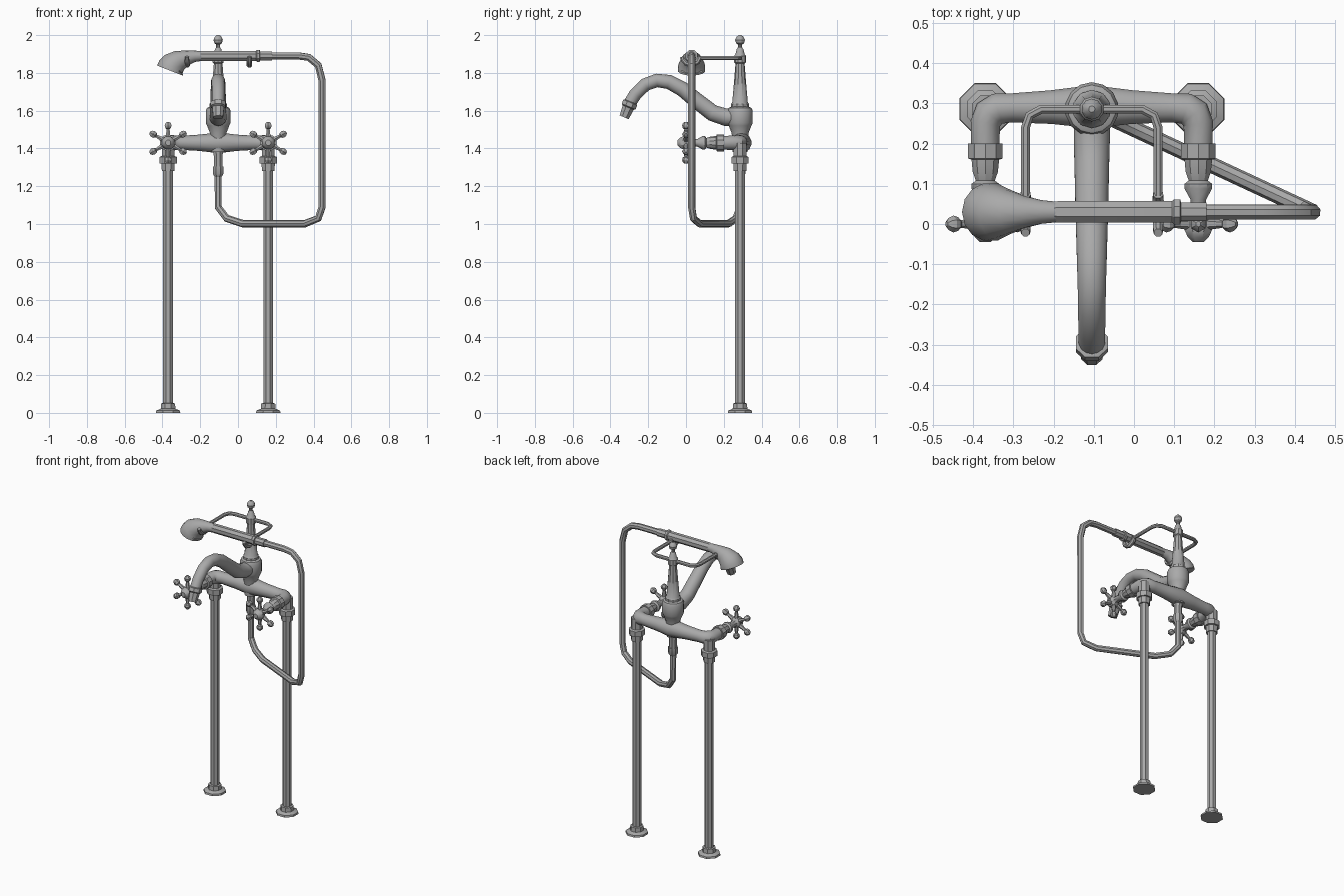
import bpy, bmesh, math
from mathutils import Vector

cube = bpy.data.objects.get("Cube")
if cube:
    bpy.data.objects.remove(cube)

metal = bpy.data.materials.new("brushed metal grey")
metal.use_nodes = True
grey = (0.4, 0.4, 0.4, 1)
metal.diffuse_color = grey
metal.node_tree.nodes["Principled BSDF"].inputs["Base Color"].default_value = grey


def skin(name, centres, tangents, radii, sides):
    """Join rings of vertices along a path into one capped solid."""
    bm = bmesh.new()
    t = tangents[0]
    ref = Vector((1, 0, 0)) if abs(t.x) < 0.9 else Vector((0, 1, 0))
    u = (ref - t * ref.dot(t)).normalized()
    rings = []
    for c, nt, r in zip(centres, tangents, radii):
        u = t.rotation_difference(nt) @ u
        t = nt
        v = t.cross(u)
        ring = []
        for i in range(sides):
            a = math.tau * (i + 0.5) / sides
            ring.append(bm.verts.new(c + (u * math.cos(a) + v * math.sin(a)) * r))
        rings.append(ring)
    for a, b in zip(rings, rings[1:]):
        for i in range(sides):
            j = (i + 1) % sides
            bm.faces.new((a[i], a[j], b[j], b[i]))
    bm.faces.new(rings[0][::-1])
    bm.faces.new(rings[-1])
    bmesh.ops.recalc_face_normals(bm, faces=bm.faces)
    mesh = bpy.data.meshes.new(name)
    bm.to_mesh(mesh)
    bm.free()
    mesh.materials.append(metal)
    ob = bpy.data.objects.new(name, mesh)
    bpy.context.collection.objects.link(ob)
    bpy.ops.object.select_all(action='DESELECT')
    ob.select_set(True)
    bpy.context.view_layer.objects.active = ob
    bpy.ops.object.shade_smooth_by_angle(angle=math.radians(32))
    return ob


def lathe(name, origin, axis, profile, sides=8):
    """Turned part: profile is (distance along axis, radius)."""
    o, d = Vector(origin), Vector(axis).normalized()
    return skin(name, [o + d * h for h, r in profile], [d] * len(profile),
                [r for h, r in profile], sides)


def tube(name, points, radii, sides=8):
    """Swept part through the points, with one radius or one per point."""
    p = [Vector(q) for q in points]
    if not isinstance(radii, (list, tuple)):
        radii = [radii] * len(p)
    tans = []
    for i in range(len(p)):
        before = (p[i] - p[i - 1]).normalized() if i else Vector()
        after = (p[i + 1] - p[i]).normalized() if i < len(p) - 1 else Vector()
        tans.append((before + after).normalized())
    return skin(name, p, tans, radii, sides)


MID, BACK, BAR = -0.105, 0.286, 1.43
HALF = 0.265
UP, DOWN, FRONT = (0, 0, 1), (0, 0, -1), (0, -1, 0)

# Legs, valves and star handles, one set per side
for side, s in (("right", -1), ("left", 1)):
    x = MID + s * HALF
    lathe(side + "_floor_flange", (x, BACK, 0), UP,
          [(0, .07), (.012, .068), (.022, .042), (.05, .04), (.052, .028)])
    lathe(side + "_leg", (x, BACK, .03), UP, [(0, .028), (1.28, .028)])
    lathe(side + "_leg_nut", (x, BACK, 1.28), UP,
          [(0, .036), (.04, .038), (.04, .05), (.075, .05), (.08, .036), (.15, .036)])
    lathe(side + "_valve", (x, .2, BAR), FRONT,
          [(0, .045), (.037, .045), (.04, .036), (.07, .033), (.092, .025),
           (.1, .036), (.112, .036), (.14, .02), (.17, .02)], 10)
    lathe(side + "_handle_hub", (x, .045, BAR), FRONT,
          [(0, .02), (.02, .022), (.035, .035), (.06, .037), (.078, .028), (.09, .015)])
    for k in range(6):
        a = math.tau * (k + .5) / 6
        lathe(f"{side}_handle_spoke_{k + 1}", (x, 0, BAR), (math.cos(a), 0, math.sin(a)),
              [(0, .018), (.05, .012), (.072, .009), (.078, .017),
               (.092, .021), (.104, .016), (.111, .007)], 6)

# Curved cross pipe with forward elbows
half = [(-HALF, .19), (-HALF, .25), (-.255, .274), (-.235, .287), (-.2, .289), (-.1, .291)]
path = half + [(0, .292)] + [(-x, y) for x, y in reversed(half)]
rad = [.036, .038, .041, .04, .037, .043]
tube("cross_pipe", [(MID + x, y, BAR) for x, y in path], rad + [.055] + rad[::-1], 14)

# Central column with tall finial
lathe("column_body", (MID, BACK, 0), UP,
      [(1.38, .04), (1.48, .044), (1.52, .06), (1.535, .067), (1.6, .067),
       (1.615, .06), (1.622, .045)], 14)
lathe("column_finial", (MID, BACK, 0), UP,
      [(1.61, .048), (1.635, .048), (1.645, .041), (1.75, .032), (1.85, .024),
       (1.855, .031), (1.89, .031), (1.9, .024), (1.925, .018), (1.935, .011),
       (1.95, .011), (1.957, .021), (1.975, .026), (1.99, .019), (2, .008)], 10)
lathe("hose_outlet", (MID, BACK, 1.4), DOWN,
      [(0, .03), (.04, .025), (.095, .025), (.095, .03), (.135, .03), (.15, .02)])

# Swan neck spout and nozzle
neck = [(.27, 1.565), (.21, 1.565), (.14, 1.588), (.05, 1.658), (-.02, 1.715),
        (-.09, 1.752), (-.155, 1.76), (-.215, 1.738), (-.268, 1.687), (-.303, 1.63)]
tube("spout", [(MID, y, z) for y, z in neck],
     [.046, .046, .044, .042, .04, .038, .036, .035, .034, .033], 14)
lathe("spout_nozzle", (MID, -.293, 1.648), (0, -.38, -.92),
      [(0, .034), (.005, .043), (.028, .043), (.034, .034), (.09, .028)])

# Hand shower with flared head
SY, SZ = .03, 1.89
lathe("shower_handle", (-.2, SY, SZ), (1, 0, 0),
      [(0, .026), (.01, .029), (.295, .029), (.3, .034), (.315, .034), (.317, .025), (.38, .025)])
tube("shower_head",
     [(-.19, SY, SZ), (-.23, SY, 1.888), (-.27, SY, 1.88), (-.31, SY, 1.866),
      (-.341, SY, 1.845), (-.353, SY, 1.83), (-.36, SY, 1.812)],
     [.026, .03, .04, .055, .068, .073, .073], 14)

# Flexible hose looping from column to hand shower
loop = [(0, 1.27), (0, 1.09), (.045, 1.03), (.13, 1.002), (.46, 1.002),
        (.53, 1.03), (.55, 1.09), (.55, 1.76), (.53, 1.84), (.48, 1.882)]
hose = []
for i, (d, z) in enumerate(loop):
    y = BACK + (SY - BACK) * d / .55 if i < 6 else SY
    hose.append((MID + d, y, z))
tube("hose", hose + [(.32, SY, SZ), (.15, SY, SZ)], .02)

# Cradle: bent rod with two hooks under the hand shower
W = .165
arm = [(-W, .07), (-W, .24), (-.155, .27), (-.125, .286)]
rod = arm + [(-x, y) for x, y in reversed(arm)]
tube("cradle_rod", [(MID + x, y, 1.878) for x, y in rod], .012)
for side, s in (("right", -1), ("left", 1)):
    hook = [(.075, 1.885), (.062, 1.858), (.03, 1.843), (0, 1.851), (-.016, 1.868), (-.022, 1.885)]
    tube(side + "_cradle_hook", [(MID + s * W, y, z) for y, z in hook],
         [.013, .015, .016, .014, .013, .011])
